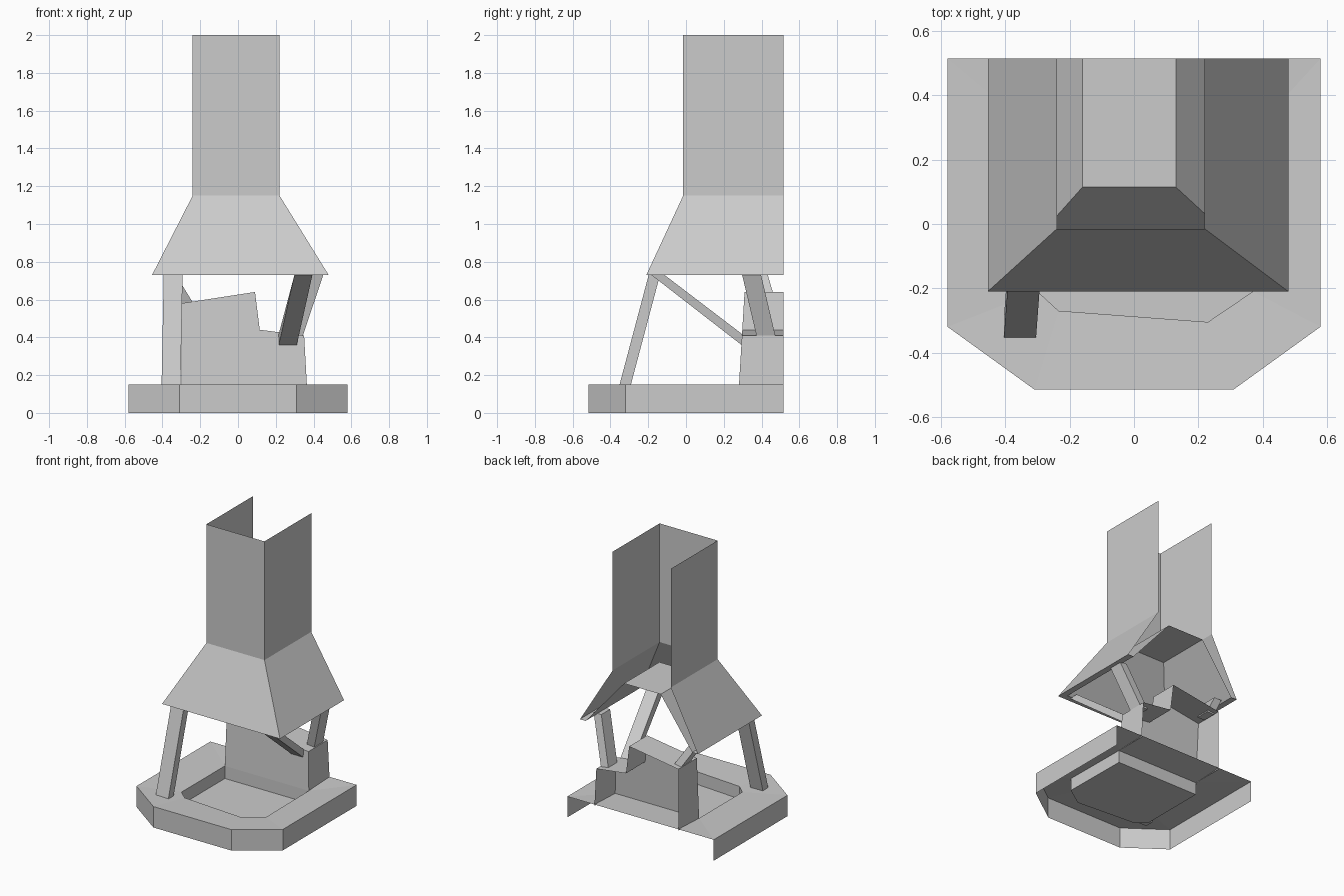
import bpy

if "Cube" in bpy.data.objects:
    bpy.data.objects.remove(bpy.data.objects["Cube"])

BACK = 0.515


def loft(name, rows, closed=False, cap_start=False, cap_end=False):
    """Skin flat faces between rows of points that all have equal length."""
    n = len(rows[0])
    verts = [p for row in rows for p in row]
    faces = []
    for r in range(len(rows) - 1):
        for i in range(n if closed else n - 1):
            j = (i + 1) % n
            faces.append((r * n + i, r * n + j, (r + 1) * n + j, (r + 1) * n + i))
    if cap_start:
        faces.append(tuple(reversed(range(n))))
    if cap_end:
        faces.append(tuple(range((len(rows) - 1) * n, len(rows) * n)))
    mesh = bpy.data.meshes.new(name)
    mesh.from_pydata(verts, [], faces)
    mesh.update()
    obj = bpy.data.objects.new(name, mesh)
    bpy.context.collection.objects.link(obj)
    return obj


def at_z(outline, z):
    return [(x, y, z) for x, y in outline]


def three_sides(x0, x1, front, z):
    """Left, front and right sides; the back stays open against the wall."""
    return at_z([(x0, BACK), (x0, front), (x1, front), (x1, BACK)], z)


def rect(cx, cy, z, sx, sy):
    return at_z([(cx - sx / 2, cy - sy / 2), (cx + sx / 2, cy - sy / 2),
                 (cx + sx / 2, cy + sy / 2), (cx - sx / 2, cy + sy / 2)], z)


def post(name, bottom, top, sx, sy):
    loft(name, [rect(*bottom, sx, sy), rect(*top, sx, sy)], True, True, True)


# Hearth slab: outer sides, then top with the sunken fire pit
slab = [(-0.58, BACK), (-0.58, -0.32), (-0.31, -0.515),
        (0.31, -0.515), (0.58, -0.32), (0.58, BACK)]
pit = [(-0.30, 0.28), (-0.30, -0.21), (-0.235, -0.27),
       (0.23, -0.305), (0.37, -0.21), (0.365, 0.28)]
loft("hearth_sides", [at_z(slab, 0), at_z(slab, 0.15)])
loft("hearth_top_and_pit", [at_z(slab, 0.15), at_z(pit, 0.14), at_z(pit, 0.05)],
     closed=True, cap_end=True)

# Stepped back stone with a slightly leaning front, open at the back
profile = [(0.365, 0.14), (0.35, 0.41), (0.115, 0.44),
           (0.09, 0.64), (-0.30, 0.58), (-0.30, 0.14)]
loft("back_stone",
     [[(x, BACK, z) for x, z in profile],
      [(x, 0.28 + 0.06 * (z - 0.14), z) for x, z in profile]], cap_end=True)

# Hood and chimney outer skin
loft("hood_and_chimney", [three_sides(-0.455, 0.48, -0.21, 0.73),
                          three_sides(-0.24, 0.22, -0.015, 1.15),
                          three_sides(-0.24, 0.22, -0.015, 2.0)])

# Hood lining: bottom rim, sloping inner skin and flat lid
loft("hood_lining", [three_sides(-0.455, 0.48, -0.21, 0.73),
                     three_sides(-0.41, 0.435, -0.165, 0.73),
                     three_sides(-0.16, 0.13, 0.115, 1.08)], cap_end=True)

# Leaning posts between hood and hearth
post("front_post", (-0.355, -0.327, 0.13), (-0.343, -0.165, 0.74), 0.10, 0.06)
post("right_rear_post", (0.31, 0.425, 0.40), (0.425, 0.345, 0.74), 0.06, 0.10)
post("left_rear_post", (-0.26, 0.43, 0.57), (-0.365, 0.38, 0.74), 0.06, 0.10)

# Diagonal brace from the hood front to the back stone
loft("diagonal_brace",
     [[(0.215, 0.30, 0.355), (0.31, 0.30, 0.355), (0.31, 0.30, 0.415), (0.215, 0.30, 0.415)],
      [(0.30, -0.19, 0.735), (0.395, -0.19, 0.735), (0.395, -0.12, 0.735), (0.30, -0.12, 0.735)]],
     True, True, True)
